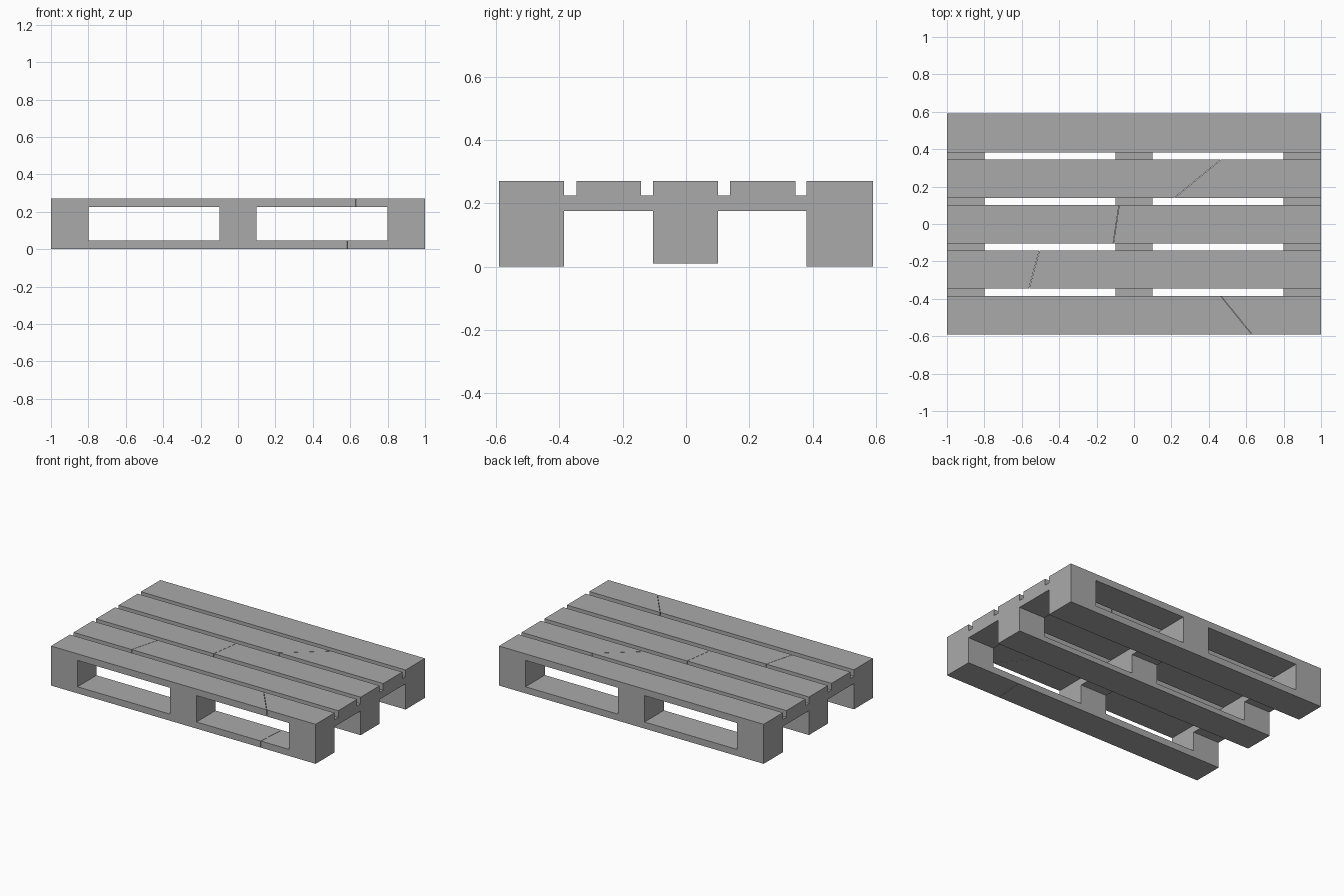
import bpy, bmesh
from mathutils import Vector

if "Cube" in bpy.data.objects:
    bpy.data.objects.remove(bpy.data.objects["Cube"], do_unlink=True)

wood = bpy.data.materials.new("grey_wood")
wood.use_nodes = True
GREY = (0.4, 0.4, 0.4, 1)
wood.diffuse_color = GREY
wood.node_tree.nodes["Principled BSDF"].inputs["Base Color"].default_value = GREY


def box(name, x, y, z, crack=None):
    """Flat-sided timber between (min, max) limits, with an optional hairline split."""
    bm = bmesh.new()
    bmesh.ops.create_cube(bm, size=1)
    for v in bm.verts:
        v.co = [lim[0] if c < 0 else lim[1] for c, lim in zip(v.co, (x, y, z))]
    if crack:
        # part the board in two pieces along the line, leaving a narrow gap
        a, b = Vector((*crack[0], 0)), Vector((*crack[1], 0))
        normal = (b - a).cross(Vector((0, 0, 1))).normalized()
        other = bm.copy()
        for piece, side in ((bm, 1), (other, -1)):
            cut = bmesh.ops.bisect_plane(
                piece, geom=piece.verts[:] + piece.edges[:] + piece.faces[:],
                plane_co=a + normal * side * 0.001, plane_no=normal * side,
                clear_inner=True)
            edges = [e for e in cut["geom_cut"] if isinstance(e, bmesh.types.BMEdge)]
            bmesh.ops.contextual_create(piece, geom=edges)
        half = bpy.data.meshes.new("half")
        other.to_mesh(half)
        bm.from_mesh(half)
        bpy.data.meshes.remove(half)
        other.free()
    bmesh.ops.recalc_face_normals(bm, faces=bm.faces[:])
    mesh = bpy.data.meshes.new(name)
    bm.to_mesh(mesh)
    bm.free()
    mesh.materials.append(wood)
    bpy.context.collection.objects.link(bpy.data.objects.new(name, mesh))


LENGTH = (-1, 1)
ROWS = {"front": (-0.59, -0.385), "middle": (-0.104, 0.101), "back": (0.381, 0.59)}
COLUMNS = {"right": (-1, -0.8), "centre": (-0.1, 0.1), "left": (0.8, 1)}

# Deck boards
deck = [
    ("front", ROWS["front"], ((0.46, -0.38), (0.63, -0.59))),
    ("inner_front", (-0.346, -0.142), ((-0.53, -0.23), (-0.56, -0.34))),
    ("middle", ROWS["middle"], ((-0.08, 0.1), (-0.11, -0.1))),
    ("inner_back", (0.139, 0.345), ((0.46, 0.34), (0.35, 0.25))),
    ("back", ROWS["back"], None),
]
for name, y, crack in deck:
    box(name + "_deck_board", LENGTH, y, (0.225, 0.27), crack)

# Cross boards under the deck
for name, x in COLUMNS.items():
    box(name + "_cross_board", x, (-0.59, 0.59), (0.176, 0.225))

# Runners and spacer blocks
for row, y in ROWS.items():
    base = 0.01 if row == "middle" else 0
    crack = ((0.585, -0.59), (0.6, -0.385)) if row == "front" else None
    box(row + "_runner", LENGTH, y, (base, 0.045), crack)
    for column, x in COLUMNS.items():
        box(f"{row}_{column}_block", x, y, (0.045, 0.176))
